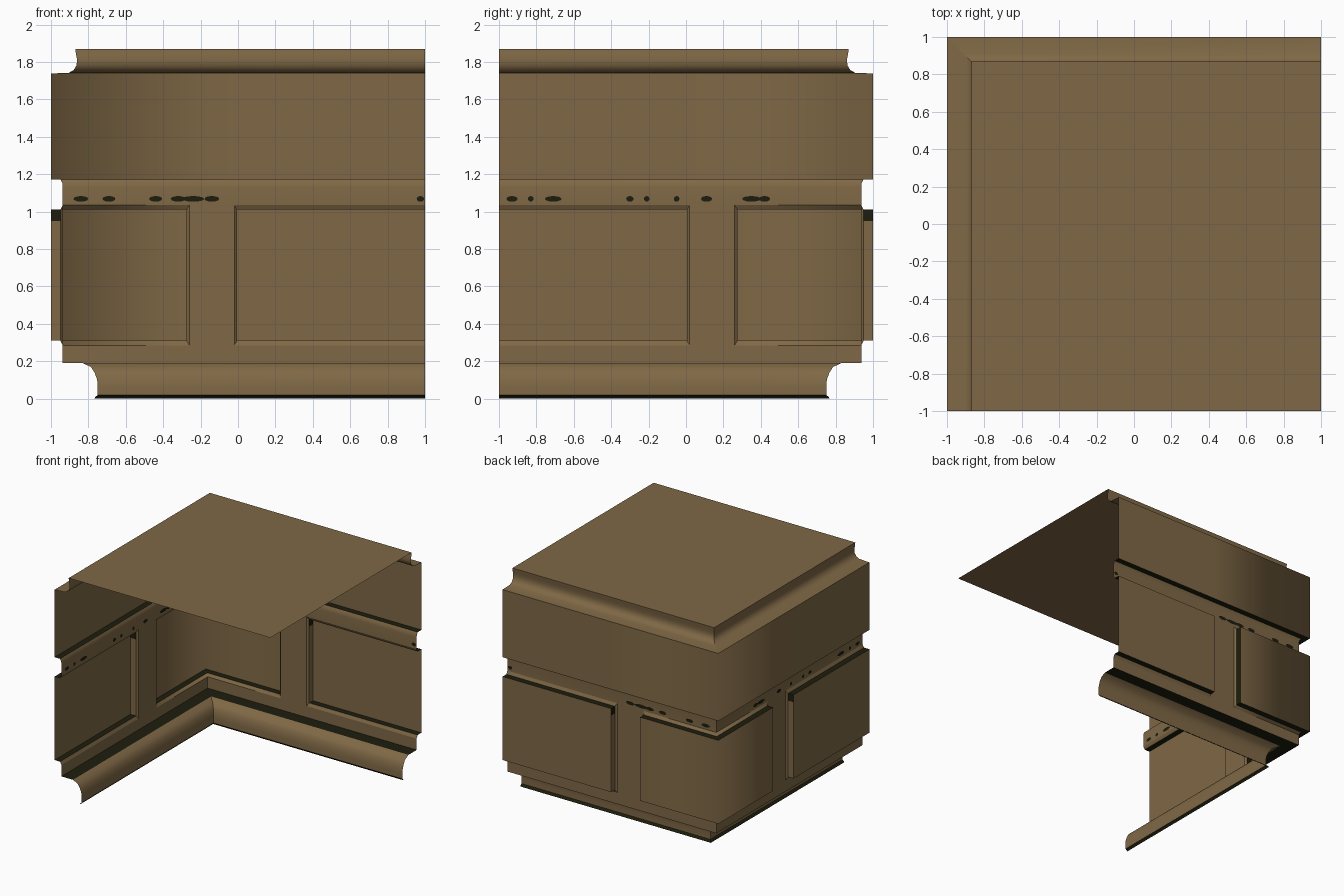
import bpy, math

if "Cube" in bpy.data.objects:
    bpy.data.objects.remove(bpy.data.objects["Cube"])

def material(name, rgb):
    m = bpy.data.materials.new(name)
    m.diffuse_color = (*rgb, 1)
    m.use_nodes = True
    m.node_tree.nodes["Principled BSDF"].inputs["Base Color"].default_value = m.diffuse_color
    return m

BROWN = material("warm_brown", (0.215, 0.140, 0.061))
DARK = material("dark_recess", (0.012, 0.012, 0.004))

# d = distance outward from centre, u = position along a wall (corner at u = -d)
def pt(d, u, z, left):
    return (-d, -u, z) if left else (u, d, z)

class Part:
    def __init__(self, name):
        self.name, self.v, self.f, self.m = name, [], [], []

    def face(self, ids, dark=False):
        self.f.append(ids)
        self.m.append(int(dark))

    def loft(self, rows, dark=False):
        """Join polylines, listed from top to bottom, into a smooth sheet."""
        b, n = len(self.v), len(rows[0])
        for r in rows:
            self.v += r
        for j in range(len(rows) - 1):
            for i in range(n - 1):
                k = b + j * n + i
                self.face((k, k + 1, k + n + 1, k + n), dark)

    def walls(self, rows, dark=False):
        """Loft rows of (d, u, z) on both walls, mirrored about the corner."""
        for left in (False, True):
            self.loft([[pt(*p, left) for p in (r[::-1] if left else r)] for r in rows], dark)

    def run(self, profile, dark=False):
        """Sweep a (d, z) profile along both walls with a crisp mitred corner."""
        self.walls([[(d, -d, z), (d, 1, z)] for d, z in profile], dark)

    def build(self):
        me = bpy.data.meshes.new(self.name)
        me.from_pydata(self.v, [], self.f)
        me.materials.append(BROWN)
        me.materials.append(DARK)
        for p, i in zip(me.polygons, self.m):
            p.material_index = i
            p.use_smooth = True
        bpy.context.collection.objects.link(bpy.data.objects.new(self.name, me))

def wrap(d, z, end, mids=()):
    """Path round the corner, ending at u = end on each wall."""
    us = [-d, *mids, end]
    return [pt(d, u, z, True) for u in us[::-1]] + [pt(d, u, z, False) for u in us[1:]]

F, R, P = 0.937, 0.95, 1.0              # depths: frame, recess, panel face
ZT, ZTI, ZB, ZBI = 1.035, 1.01, 0.285, 0.31   # panel opening heights
C0, C1, L0, L1 = -0.26, -0.275, -0.02, -0.005 # panel opening ends

# top slab
p = Part("top_slab")
p.v = [(-0.87, -1, 1.87), (1, -1, 1.87), (1, 0.87, 1.87), (-0.87, 0.87, 1.87)]
p.face((0, 1, 2, 3))
p.build()

# crown moulding
p = Part("crown_moulding")
p.run([(0.87, 1.87), (0.866, 1.84), (0.86, 1.81), (0.864, 1.78), (0.88, 1.755),
       (0.905, 1.742), (1.0, 1.738)])
p.build()

# plain fascia with softened corner and dark underside
p = Part("fascia")
p.loft([wrap(1, 1.738, 1, (0,)), wrap(1, 1.172, 1, (0,))])
p.run([(1, 1.172), (R, 1.172)], True)
p.build()

# frame: top rail, bottom rail and stile between panels
p = Part("panel_frame")
p.run([(R, 1.172), (0.94, 1.155), (F, 1.13), (F, ZT)])
p.run([(F, ZB), (F, 0.19)])
p.walls([[(F, C0, ZT), (F, L0, ZT)], [(F, C0, ZB), (F, L0, ZB)]])
p.build()

# corner panel
p = Part("corner_panel")
p.loft([wrap(F, ZT, C0), wrap(R, ZTI, C1)])
p.loft([wrap(R, ZTI, C1), wrap(P, ZTI, C1)], True)
p.loft([wrap(P, ZTI, C1), wrap(P, ZBI, C1)])
p.loft([wrap(P, ZBI, C1), wrap(R, ZBI, C1)], True)
p.loft([wrap(R, ZBI, C1), wrap(F, ZB, C0)])
p.walls([[(R, C1, ZTI), (F, C0, ZT)], [(R, C1, ZBI), (F, C0, ZB)]])
p.walls([[(P, C1, ZTI), (R, C1, ZTI)], [(P, C1, ZBI), (R, C1, ZBI)]], True)
p.build()

# long panels
p = Part("long_panels")
def row(d, z, u):
    return [(d, u, z), (d, 1, z)]
p.walls([row(F, ZT, L0), row(R, ZTI, L1)])
p.walls([row(R, ZTI, L1), row(P, ZTI, L1)], True)
p.walls([row(P, ZTI, L1), row(P, ZBI, L1)])
p.walls([row(P, ZBI, L1), row(R, ZBI, L1)], True)
p.walls([row(R, ZBI, L1), row(F, ZB, L0)])
p.walls([[(F, L0, ZT), (R, L1, ZTI)], [(F, L0, ZB), (R, L1, ZBI)]])
for hi, lo, dark in ((ZTI, 0.95, True), (0.95, ZBI, False)):
    p.walls([[(R, L1, hi), (P, L1, hi)], [(R, L1, lo), (P, L1, lo)]], dark)
p.build()

# base moulding with dark ledge and foot lip
p = Part("base_moulding")
p.run([(F, 0.19), (0.83, 0.19)], True)
p.run([(0.83, 0.19), (0.785, 0.168), (0.765, 0.135), (0.753, 0.10), (0.75, 0.06), (0.75, 0.018)])
p.run([(0.75, 0.018), (0.762, 0.01), (0.767, 0.0)], True)
p.build()

# dark stains on the top rail, visible from both sides
p = Part("rail_stains")
back = [(-.84, .08), (-.69, .07), (-.44, .07), (-.32, .08), (-.24, .12), (-.14, .08), (.975, .04)]
left = [(.93, .06), (.83, .03), (.71, .09), (.3, .04), (.21, .03), (.05, .03), (-.11, .06),
        (-.35, .1), (-.42, .06)]
for is_left, stains in ((False, back), (True, left)):
    for u, w in stains:
        for off in (-0.002, 0.002):
            b = len(p.v)
            for k in range(12):
                a = k * math.tau / 12
                p.v.append(pt(F + off, u + w / 2 * math.cos(a), 1.068 + 0.015 * math.sin(a), is_left))
            ids = tuple(range(b, b + 12))
            p.face(ids if (off < 0) != is_left else ids[::-1], True)
p.build()
